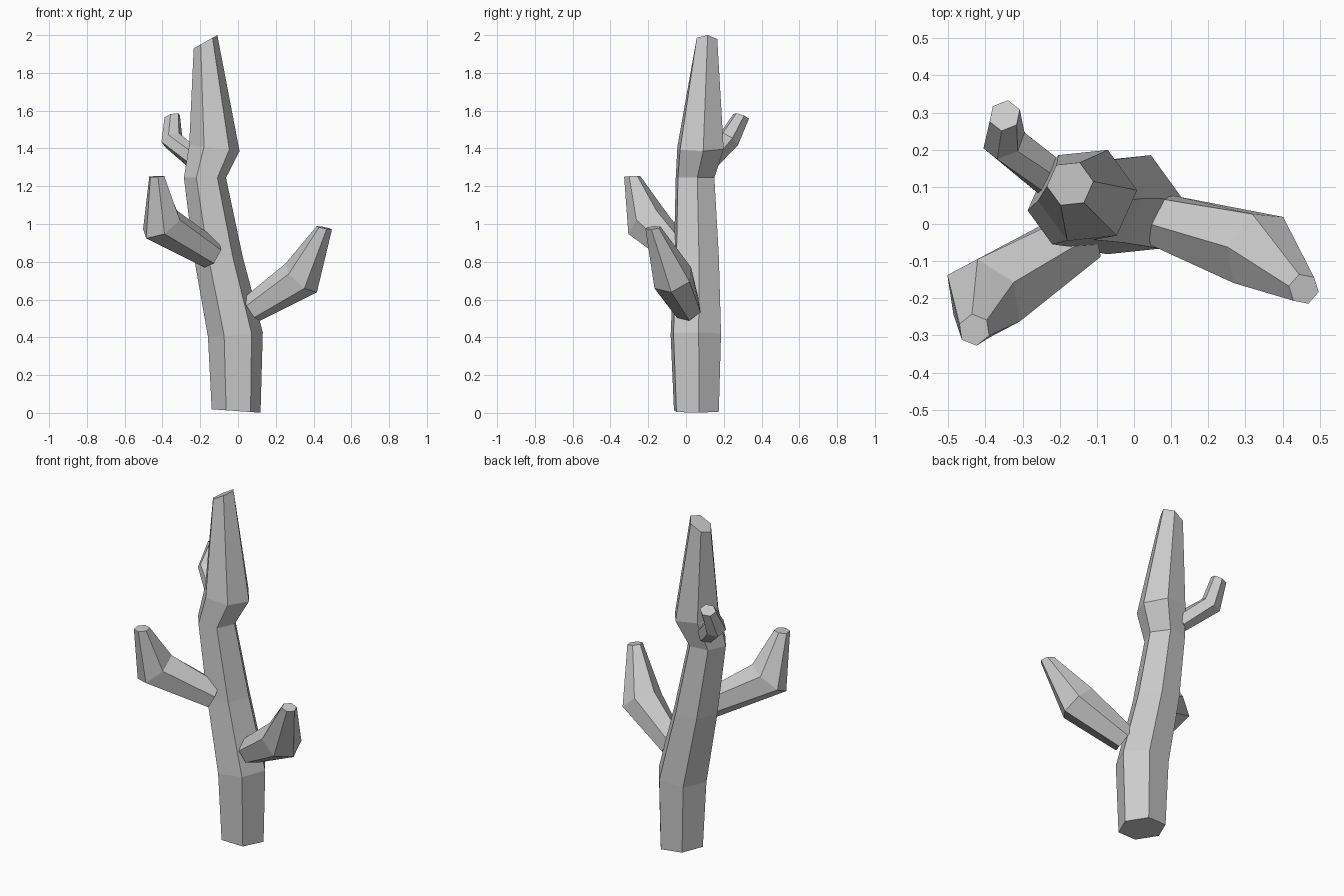
import bpy, bmesh
from math import cos, sin, radians
from mathutils import Vector

if "Cube" in bpy.data.objects:
    bpy.data.objects.remove(bpy.data.objects["Cube"])

SIDES = 6


def loft(name, rings):
    """Skin a list of hexagonal rings into a closed flat-shaded tube."""
    bm = bmesh.new()
    loops = [[bm.verts.new(p) for p in ring] for ring in rings]
    for a, b in zip(loops, loops[1:]):
        for i in range(SIDES):
            j = (i + 1) % SIDES
            bm.faces.new((a[i], a[j], b[j], b[i]))
    bm.faces.new(loops[0][::-1])
    bm.faces.new(loops[-1])
    bmesh.ops.recalc_face_normals(bm, faces=bm.faces[:])
    mesh = bpy.data.meshes.new(name)
    bm.to_mesh(mesh)
    bm.free()
    obj = bpy.data.objects.new(name, mesh)
    bpy.context.collection.objects.link(obj)
    return obj


def trunk_ring(x, y, z, r, slope):
    """Level ring whose height leans by slope along x."""
    pts = []
    for i in range(SIDES):
        a = radians(6 + 360 * i / SIDES)
        dx, dy = r * cos(a), r * sin(a)
        pts.append(Vector((x + dx, y + dy, z + slope * dx)))
    return pts


def branch_ring(centre, normal, r, phase):
    """Ring perpendicular to normal, first corner near the upper side."""
    n = normal.normalized()
    side = n.cross(Vector((0, 0, 1))).normalized()
    up = side.cross(n)
    return [centre + r * (cos(a) * up + sin(a) * side)
            for a in (radians(phase + 360 * i / SIDES) for i in range(SIDES))]


def branch(name, base, elbow, tip, radii, tip_normal, phase):
    b, e, t = Vector(base), Vector(elbow), Vector(tip)
    d1, d2 = (e - b).normalized(), (t - e).normalized()
    normals = (d1, d1 + d2, Vector(tip_normal))
    loft(name, [branch_ring(c, n, r, phase)
                for c, n, r in zip((b, e, t), normals, radii)])


# Main trunk: centre x, y, z, radius, lean of the ring
loft("trunk", [trunk_ring(*s) for s in (
    (-0.01, 0.055, 0.010, 0.130, -0.07),
    (-0.014, 0.052, 0.415, 0.146, 0.08),
    (-0.105, 0.055, 0.830, 0.130, 0.0),
    (-0.175, 0.048, 1.245, 0.112, 0.0),
    (-0.125, 0.077, 1.403, 0.134, -0.13),
    (-0.172, 0.108, 1.965, 0.063, 0.56),
)])

# Side branches
branch("right_branch", (0.075, 0.01, 0.55), (0.335, -0.07, 0.715),
       (0.457, -0.175, 0.98), (0.075, 0.113, 0.042), (0.2, -0.1, 1), 15)
branch("left_branch", (-0.14, -0.03, 0.84), (-0.405, -0.2, 0.998),
       (-0.43, -0.285, 1.252), (0.08, 0.118, 0.043), (-0.05, -0.06, 1), 48)
branch("back_branch", (-0.22, 0.12, 1.335), (-0.35, 0.225, 1.445),
       (-0.348, 0.292, 1.57), (0.055, 0.06, 0.044), (-0.25, 0.35, 1), 15)
